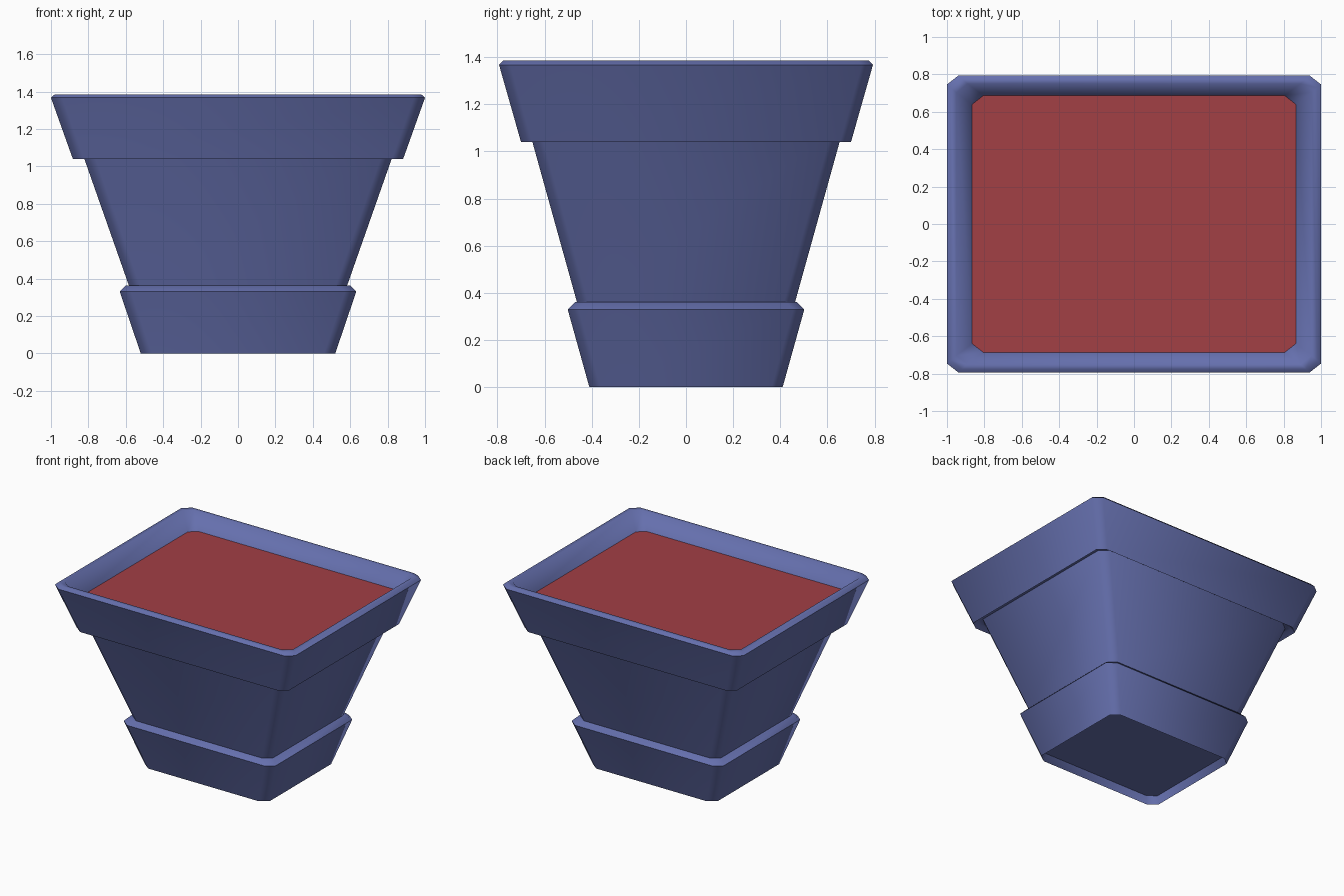
import bpy, bmesh

if "Cube" in bpy.data.objects:
    bpy.data.objects.remove(bpy.data.objects["Cube"])

CX, CY = 0.06, 0.047   # corner chamfer along x and y


def material(name, color):
    m = bpy.data.materials.new(name)
    m.diffuse_color = color
    m.use_nodes = True
    m.node_tree.nodes["Principled BSDF"].inputs["Base Color"].default_value = m.diffuse_color
    return m


def ring(bm, hx, hy, z):
    """Chamfered rectangle, counter-clockwise seen from above."""
    a, b = hx - CX, hy - CY
    pts = [(hx, -b), (hx, b), (a, hy), (-a, hy),
           (-hx, b), (-hx, -b), (-a, -hy), (a, -hy)]
    return [bm.verts.new((x, y, z)) for x, y in pts]


def loft(name, profile, mat, cap_start=False, cap_end=False):
    bm = bmesh.new()
    rings = [ring(bm, *p) for p in profile]
    for lo, hi in zip(rings, rings[1:]):
        for i in range(8):
            j = (i + 1) % 8
            bm.faces.new((lo[i], lo[j], hi[j], hi[i]))
    if cap_start:
        bm.faces.new(rings[0][::-1])
    if cap_end:
        bm.faces.new(rings[-1])
    mesh = bpy.data.meshes.new(name)
    bm.to_mesh(mesh)
    bm.free()
    mesh.materials.append(mat)
    obj = bpy.data.objects.new(name, mesh)
    bpy.context.collection.objects.link(obj)
    return obj


blue = material("glazed_blue", (0.13, 0.16, 0.42, 1))
red = material("red_soil", (0.36, 0.05, 0.06, 1))

# Pot wall: recessed foot, base band, tapered body, overhanging rim, inner lip
pot = loft("planter_pot", [
    (0.505, 0.40, 0.06),
    (0.52, 0.41, 0.0),
    (0.632, 0.502, 0.33),
    (0.60, 0.47, 0.362),
    (0.583, 0.463, 0.362),
    (0.832, 0.66, 1.07),
    (0.86, 0.685, 1.07),
    (0.883, 0.70, 1.04),
    (1.0, 0.793, 1.367),
    (0.98, 0.776, 1.385),
    (0.95, 0.75, 1.385),
    (0.865, 0.687, 1.27),
], blue, cap_start=True)

bpy.context.view_layer.objects.active = pot
pot.select_set(True)
bpy.ops.object.shade_smooth_by_angle(angle=0.96)

# Flat soil surface
loft("soil", [(0.865, 0.687, 1.27)], red, cap_end=True)
